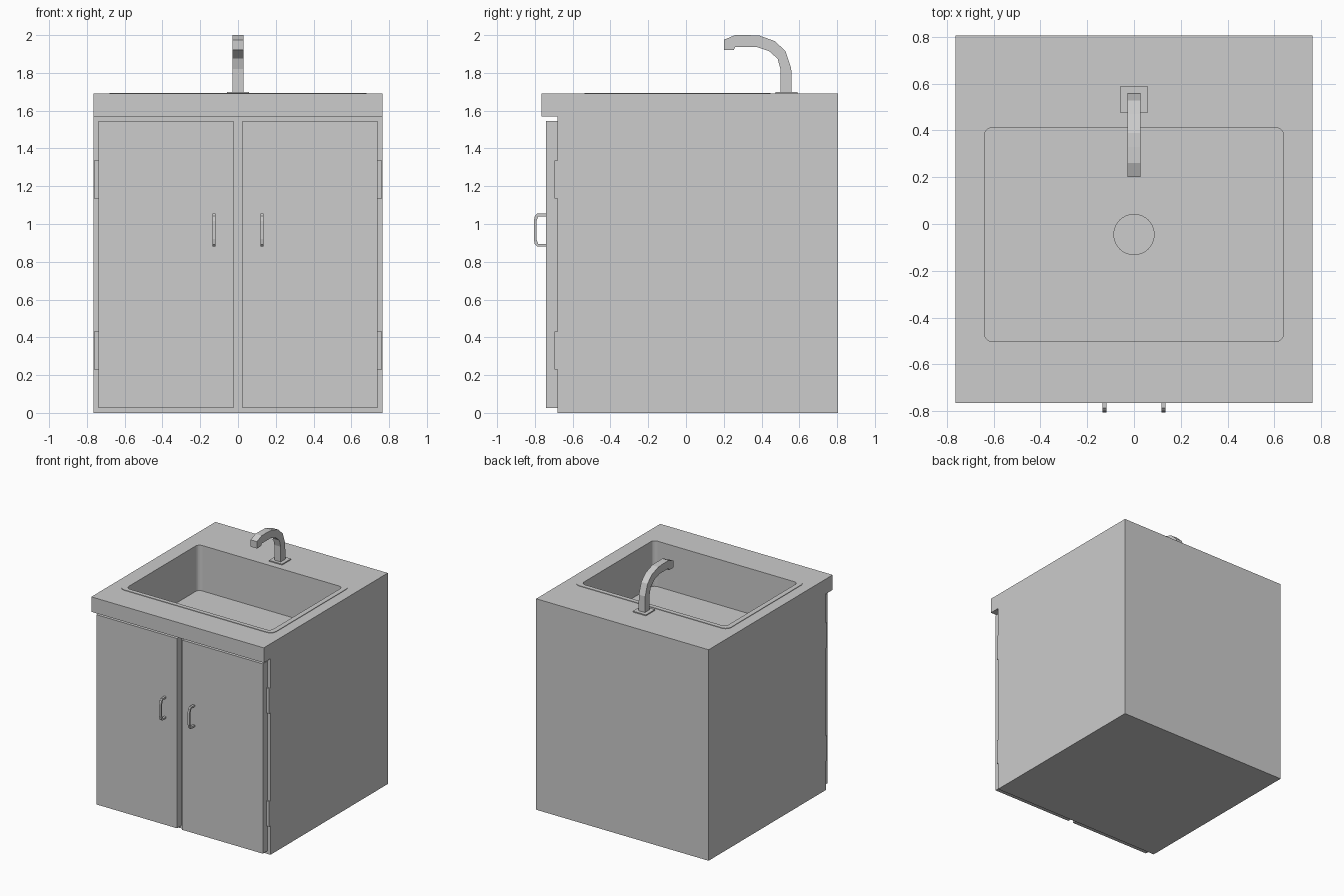
import bpy, bmesh, math
from mathutils import Vector

cube = bpy.data.objects.get("Cube")
if cube:
    bpy.data.objects.remove(cube, do_unlink=True)

GREY = (0.604, 0.604, 0.604, 1.0)
grey = bpy.data.materials.new("plain grey")
grey.use_nodes = True
grey.diffuse_color = GREY
grey.node_tree.nodes["Principled BSDF"].inputs["Base Color"].default_value = GREY


def finish(name, bm):
    bmesh.ops.recalc_face_normals(bm, faces=bm.faces)
    mesh = bpy.data.meshes.new(name)
    bm.to_mesh(mesh)
    bm.free()
    mesh.materials.append(grey)
    obj = bpy.data.objects.new(name, mesh)
    bpy.context.collection.objects.link(obj)
    return obj


def prism(name, outline, offset):
    """Extrude a closed outline of 3D points by an offset."""
    bm = bmesh.new()
    face = bm.faces.new([bm.verts.new(p) for p in outline])
    result = bmesh.ops.extrude_face_region(bm, geom=[face], use_keep_orig=True)
    verts = [v for v in result["geom"] if isinstance(v, bmesh.types.BMVert)]
    bmesh.ops.translate(bm, verts=verts, vec=offset)
    return finish(name, bm)


def side_prism(name, profile, x0, x1):
    """Extrude a (y, z) profile from x0 to x1."""
    return prism(name, [(x0, y, z) for y, z in profile], Vector((x1 - x0, 0, 0)))


def box(name, x0, x1, y0, y1, z0, z1):
    return side_prism(name, [(y0, z0), (y1, z0), (y1, z1), (y0, z1)], x0, x1)


def rounded_slab(name, half_x, y0, y1, radius, z0, z1, steps=5):
    """Upright slab with rounded corners in plan."""
    outline = []
    corners = [(half_x, y1, 0), (-half_x, y1, 1), (-half_x, y0, 2), (half_x, y0, 3)]
    for x, y, quarter in corners:
        cx = x - math.copysign(radius, x)
        cy = y - radius if y == y1 else y + radius
        for i in range(steps + 1):
            a = (quarter + i / steps) * math.pi / 2
            outline.append((cx + radius * math.cos(a), cy + radius * math.sin(a), z0))
    return prism(name, outline, Vector((0, 0, z1 - z0)))


def cut(obj, cutter):
    mod = obj.modifiers.new("basin_cut", 'BOOLEAN')
    mod.operation = 'DIFFERENCE'
    mod.solver = 'EXACT'
    mod.object = cutter
    bpy.context.view_layer.objects.active = obj
    bpy.ops.object.modifier_apply(modifier=mod.name)


# Cabinet with overhanging worktop
TOP, FLOOR, HALF = 1.69, 1.33, 0.764
cabinet = side_prism("cabinet_and_worktop", [
    (0.805, 0), (0.805, TOP), (-0.765, TOP), (-0.765, 1.57), (-0.68, 1.57), (-0.68, 0)],
    -HALF, HALF)

# Sunken basin and its thin raised rim
rim = rounded_slab("basin_rim", 0.68, -0.537, 0.448, 0.05, TOP - 0.005, TOP + 0.004)
cutter = rounded_slab("basin_cutter", 0.64, -0.503, 0.412, 0.035, FLOOR, TOP + 0.1)
cutter.hide_render = True
cut(cabinet, cutter)
cut(rim, cutter)
bpy.data.objects.remove(cutter, do_unlink=True)

# Drain: turned ring with a flat centre
bm = bmesh.new()
profile = [(0, 0.003), (0.072, 0.003), (0.072, 0.008), (0.088, 0.008), (0.088, 0)]
verts = [bm.verts.new((r, 0, z)) for r, z in profile]
edges = [bm.edges.new(pair) for pair in zip(verts, verts[1:])]
bmesh.ops.spin(bm, geom=verts + edges, axis=(0, 0, 1), cent=(0, 0, 0),
               angle=math.tau, steps=32, use_merge=True)
bmesh.ops.remove_doubles(bm, verts=bm.verts, dist=0.0005)
drain = finish("drain", bm)
drain.location = (0, -0.045, FLOOR)

# Faucet
box("faucet_base", -0.058, 0.058, 0.475, 0.59, TOP, TOP + 0.008)
side_prism("faucet_spout", [
    (0.5, TOP), (0.56, TOP), (0.557, 1.825), (0.527, 1.915), (0.47, 1.968), (0.39, 1.997),
    (0.33, 2.0), (0.26, 2.0), (0.2, 1.975), (0.2, 1.92), (0.253, 1.92), (0.26, 1.937),
    (0.375, 1.937), (0.44, 1.915), (0.485, 1.875), (0.5, 1.82)], -0.028, 0.028)

# Doors, handles and hinges
handle = [(-0.74, 1.055), (-0.787, 1.055), (-0.8, 1.043), (-0.806, 1.015),
          (-0.806, 0.92), (-0.8, 0.892), (-0.787, 0.88), (-0.74, 0.88),
          (-0.74, 0.894), (-0.782, 0.894), (-0.792, 0.92), (-0.792, 1.015),
          (-0.782, 1.041), (-0.74, 1.041)]
for side, s in (("left", 1), ("right", -1)):
    box(side + "_door", s * 0.023, s * 0.738, -0.74, -0.68, 0.025, 1.545)
    side_prism(side + "_handle", handle, s * 0.118, s * 0.135)
    for level, z in (("lower", 0.23), ("upper", 1.135)):
        box(f"{side}_{level}_hinge", s * 0.738, s * 0.763, -0.695, -0.68, z, z + 0.2)
